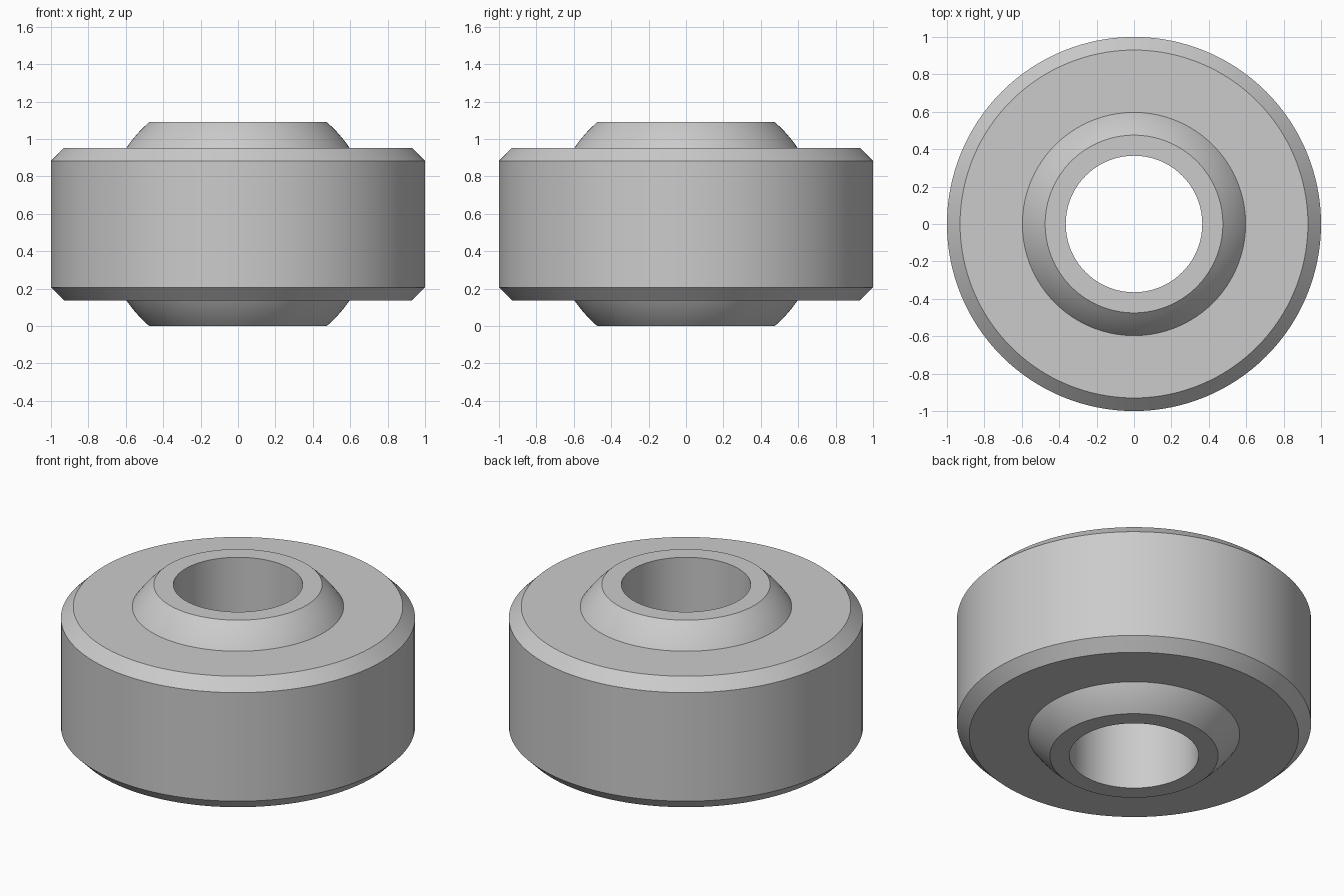
import bpy
import bmesh
from math import asin, cos, sin, pi, radians, sqrt

# Remove the default object
cube = bpy.data.objects.get("Cube")
if cube:
    bpy.data.objects.remove(cube, do_unlink=True)

SEGMENTS = 128
HEIGHT = 1.09
MID = HEIGHT / 2
BORE = 0.365          # radius of the through hole
FACE = 0.475          # outer radius of the ball's flat ends
RING = 1.0            # outer radius of the ring
RING_HALF = 0.408     # half the ring's height
CHAMFER = 0.07
BALL = sqrt(FACE ** 2 + MID ** 2)

steel = bpy.data.materials.new("steel_grey")
steel.use_nodes = True
color = (0.6, 0.6, 0.6, 1)
steel.diffuse_color = color
steel.node_tree.nodes["Principled BSDF"].inputs["Base Color"].default_value = color


def sphere_arc(half_height, steps):
    """Points (radius, z) along the ball, from -half_height to half_height."""
    limit = asin(half_height / BALL)
    angles = [limit * (2 * i / steps - 1) for i in range(steps + 1)]
    return [(BALL * cos(a), MID + BALL * sin(a)) for a in angles]


def lathe(name, profile):
    """Turn a closed (radius, z) profile around the z axis."""
    bm = bmesh.new()
    rings = []
    for s in range(SEGMENTS):
        a = 2 * pi * s / SEGMENTS
        rings.append([bm.verts.new((r * cos(a), r * sin(a), z)) for r, z in profile])
    for s, ring in enumerate(rings):
        after = rings[(s + 1) % SEGMENTS]
        for i in range(len(profile)):
            j = (i + 1) % len(profile)
            bm.faces.new((ring[i], after[i], after[j], ring[j]))
    bmesh.ops.recalc_face_normals(bm, faces=bm.faces)
    mesh = bpy.data.meshes.new(name)
    bm.to_mesh(mesh)
    bm.free()
    mesh.materials.append(steel)
    obj = bpy.data.objects.new(name, mesh)
    bpy.context.collection.objects.link(obj)
    bpy.ops.object.select_all(action="DESELECT")
    obj.select_set(True)
    bpy.context.view_layer.objects.active = obj
    bpy.ops.object.shade_smooth_by_angle(angle=radians(20))
    return obj


# Inner ball with flat ends and a straight bore
lathe("inner_ball", sphere_arc(MID, 32) + [(BORE, HEIGHT), (BORE, 0)])

# Chamfered outer ring with a spherical seat around the ball
low, high = MID - RING_HALF, MID + RING_HALF
lathe("outer_ring", sphere_arc(RING_HALF, 24) + [
    (RING - CHAMFER, high), (RING, high - CHAMFER),
    (RING, low + CHAMFER), (RING - CHAMFER, low)])
